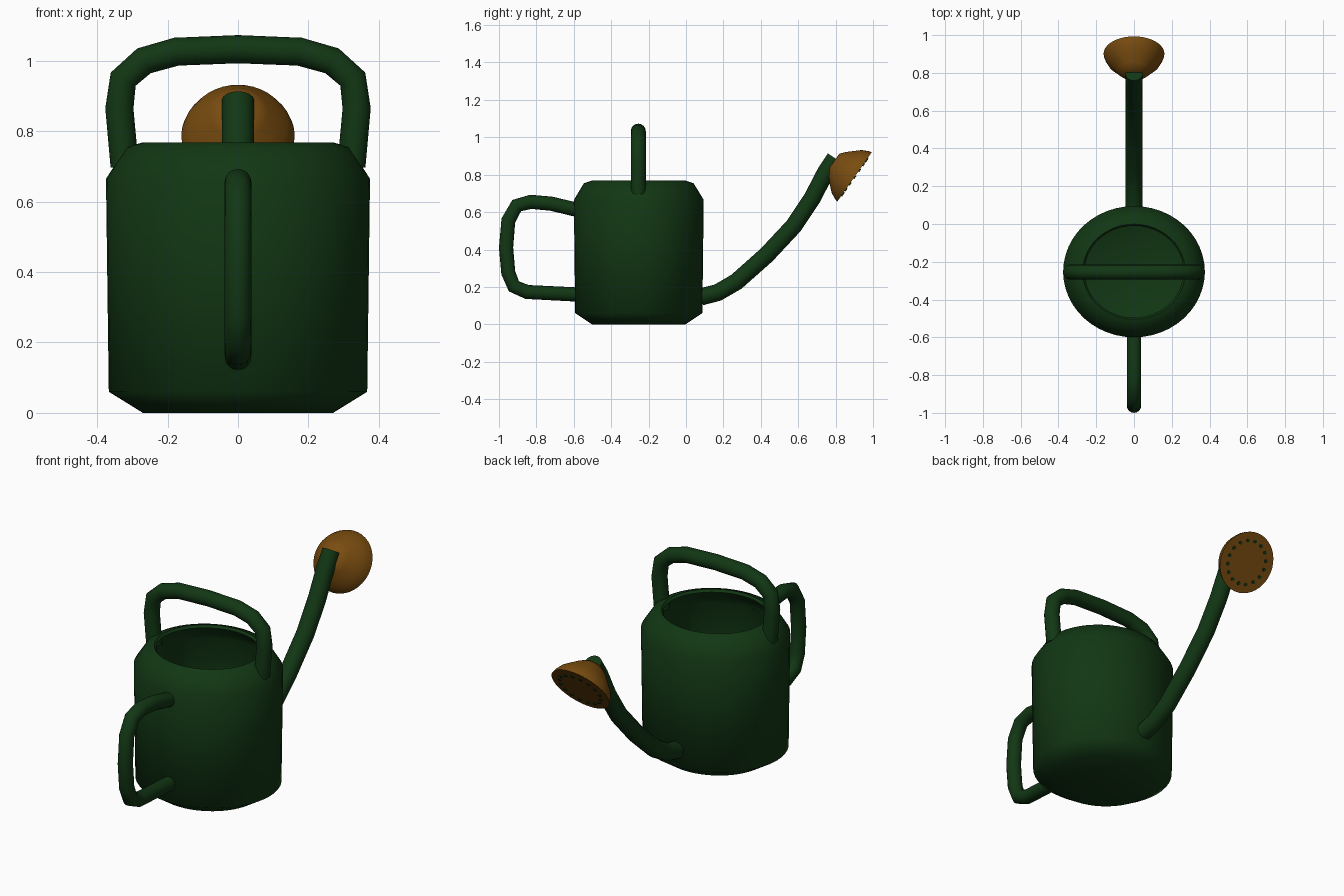
import bpy, bmesh, math
from mathutils import Vector, Matrix

if "Cube" in bpy.data.objects:
    bpy.data.objects.remove(bpy.data.objects["Cube"])


def material(name, rgb):
    m = bpy.data.materials.new(name)
    m.diffuse_color = (*rgb, 1)
    m.use_nodes = True
    m.node_tree.nodes["Principled BSDF"].inputs["Base Color"].default_value = m.diffuse_color
    return m


GREEN = material("dark_green", (0.006, 0.038, 0.007))
BROWN = material("copper_brown", (0.19, 0.072, 0.005))


def finish(bm, name, mat, matrix=None):
    bmesh.ops.recalc_face_normals(bm, faces=bm.faces)
    if matrix:
        bm.transform(matrix)
    me = bpy.data.meshes.new(name)
    bm.to_mesh(me)
    bm.free()
    me.materials.append(mat)
    me.shade_smooth()
    me.set_sharp_from_angle(angle=math.radians(58))
    ob = bpy.data.objects.new(name, me)
    bpy.context.collection.objects.link(ob)
    return ob


def skin(bm, rings):
    """Join rings of vertices with quads and cap both ends."""
    n = len(rings[0])
    for a, b in zip(rings, rings[1:]):
        for i in range(n):
            j = (i + 1) % n
            bm.faces.new((a[i], a[j], b[j], b[i]))
    bm.faces.new(rings[0])
    bm.faces.new(rings[-1])


def lathe(name, profile, mat, matrix, n=40):
    bm = bmesh.new()
    turn = [math.tau * i / n for i in range(n)]
    skin(bm, [[bm.verts.new((r * math.cos(a), r * math.sin(a), z)) for a in turn]
              for r, z in profile])
    return finish(bm, name, mat, matrix)


def tube(name, path, radius, side, n=16):
    """Round tube along a flat path; side is the normal of the path's plane."""
    bm = bmesh.new()
    pts, side = [Vector(p) for p in path], Vector(side)
    rings = []
    for k, p in enumerate(pts):
        t = Vector()
        if k:
            t += (p - pts[k - 1]).normalized()
        if k < len(pts) - 1:
            t += (pts[k + 1] - p).normalized()
        up = t.normalized().cross(side)
        rings.append([bm.verts.new(p + radius * (side * math.cos(a) + up * math.sin(a)))
                      for a in (math.tau * i / n for i in range(n))])
    skin(bm, rings)
    return finish(bm, name, GREEN)


# Hollow, slightly oval can
CY = -0.2525
lathe("can_body",
      [(0.27, 0), (0.367, 0.06), (0.375, 0.665), (0.317, 0.754), (0.272, 0.768),
       (0.262, 0.755), (0.305, 0.738), (0.36, 0.655), (0.353, 0.07), (0.26, 0.015)],
      GREEN, Matrix.Translation((0, CY, 0)) @ Matrix.Diagonal((1, 0.926, 1, 1)), 48)

# Carrying handle over the opening (mirrored half path)
half = [(0.322, 0.70), (0.337, 0.865), (0.326, 0.948), (0.267, 1.0), (0.175, 1.026)]
arch = [(-x, z) for x, z in half] + [(0, 1.033)] + half[::-1]
tube("top_handle", [(x, -0.255, z) for x, z in arch], 0.04, (0, 1, 0))

# Pouring handle at the front
grip = [(-0.59, 0.614), (-0.72, 0.645), (-0.83, 0.655), (-0.905, 0.635), (-0.95, 0.555),
        (-0.962, 0.41), (-0.95, 0.275), (-0.92, 0.203), (-0.85, 0.173), (-0.59, 0.16)]
tube("pouring_handle", [(0, y, z) for y, z in grip], 0.038, (1, 0, 0))

# Curved spout
bend = [(0.08, 0.147), (0.17, 0.17), (0.27, 0.228), (0.43, 0.37), (0.575, 0.525),
        (0.675, 0.675), (0.745, 0.81), (0.797, 0.888)]
tube("spout", [(0, y, z) for y, z in bend], 0.046, (1, 0, 0))

# Sprinkler rose, local +z points along the water direction
axis = Vector((0, 0.82, -0.573))
rose = Matrix.Translation((0, 0.901, 0.788)) @ axis.to_track_quat('Z', 'Y').to_matrix().to_4x4()
lathe("sprinkler_rose",
      [(0.055, -0.138), (0.085, -0.112), (0.112, -0.082), (0.14, -0.051),
       (0.156, -0.018), (0.161, 0)], BROWN, rose)

# Ring of sprinkler holes as thin plates
bm = bmesh.new()
for i in range(16):
    a = math.tau * i / 16
    bmesh.ops.create_cone(bm, cap_ends=True, segments=10, radius1=0.009, radius2=0.009, depth=0.007,
                          matrix=Matrix.Translation((0.115 * math.cos(a), 0.115 * math.sin(a), 0.002)))
finish(bm, "sprinkler_holes", GREEN, rose)
